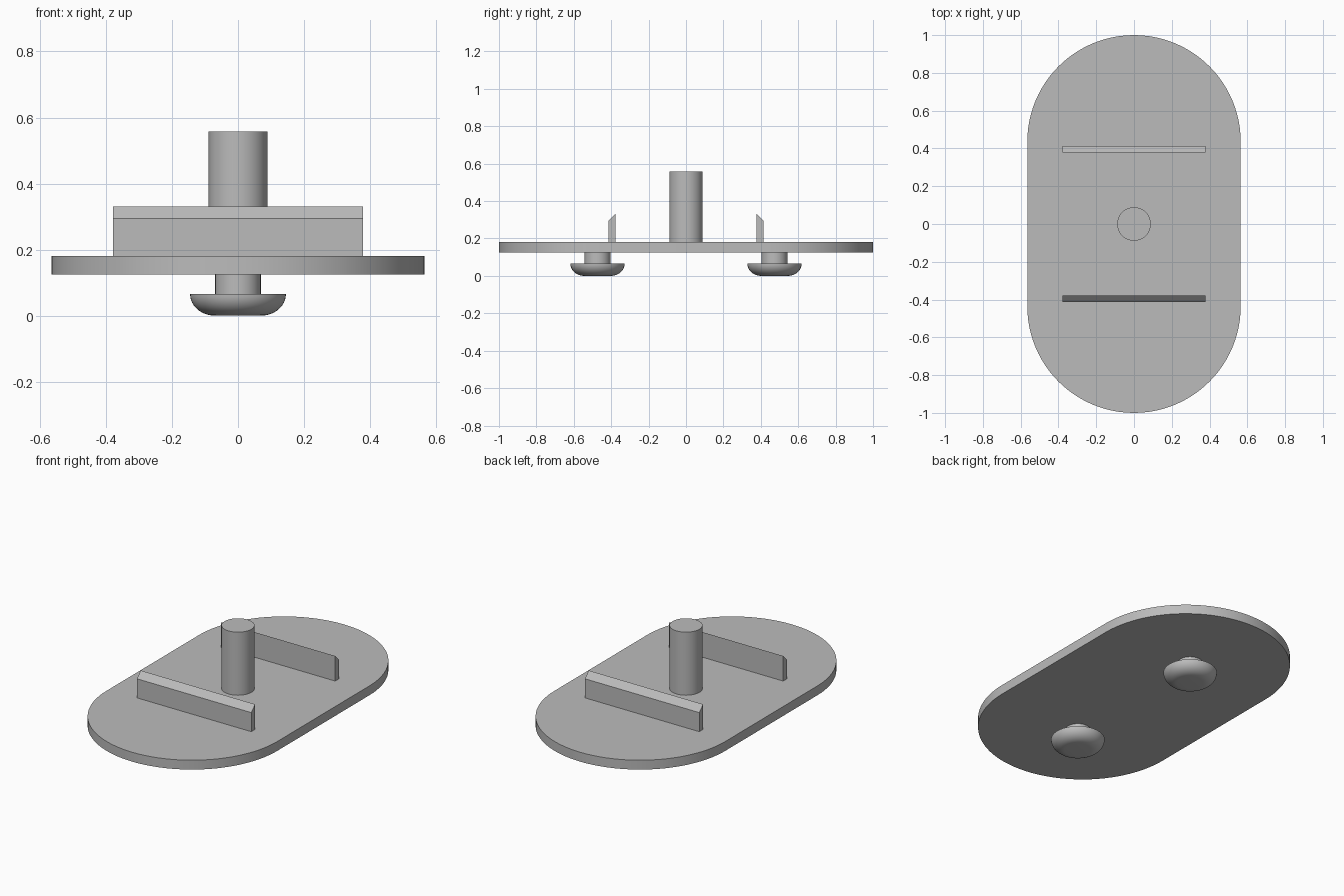
import bpy, bmesh, math

if "Cube" in bpy.data.objects:
    bpy.data.objects.remove(bpy.data.objects["Cube"])

grey = bpy.data.materials.new("plain grey")
grey.diffuse_color = (0.5, 0.5, 0.5, 1)
grey.use_nodes = True
grey.node_tree.nodes["Principled BSDF"].inputs["Base Color"].default_value = grey.diffuse_color


def make_object(name, bm, smooth=True):
    bmesh.ops.recalc_face_normals(bm, faces=bm.faces)
    mesh = bpy.data.meshes.new(name)
    bm.to_mesh(mesh)
    bm.free()
    mesh.materials.append(grey)
    ob = bpy.data.objects.new(name, mesh)
    bpy.context.collection.objects.link(ob)
    if smooth:
        bpy.ops.object.select_all(action='DESELECT')
        ob.select_set(True)
        bpy.context.view_layer.objects.active = ob
        bpy.ops.object.shade_smooth_by_angle(angle=math.radians(30))
    return ob


def prism(name, points, offset, smooth=True):
    """Extrude a closed outline along an offset."""
    bm = bmesh.new()
    face = bm.faces.new([bm.verts.new(p) for p in points])
    ext = bmesh.ops.extrude_face_region(bm, geom=[face], use_keep_orig=True)
    verts = [g for g in ext["geom"] if isinstance(g, bmesh.types.BMVert)]
    bmesh.ops.translate(bm, verts=verts, vec=offset)
    return make_object(name, bm, smooth)


def lathe(name, profile, y=0, sides=64):
    """Revolve (radius, z) points about z, closing both ends with caps."""
    bm = bmesh.new()
    rings = []
    for r, z in profile:
        rings.append([bm.verts.new((r * math.cos(2 * math.pi * i / sides),
                                    y + r * math.sin(2 * math.pi * i / sides), z))
                      for i in range(sides)])
    for a, b in zip(rings, rings[1:]):
        for i in range(sides):
            j = (i + 1) % sides
            bm.faces.new((a[i], a[j], b[j], b[i]))
    bm.faces.new(rings[0])
    bm.faces.new(rings[-1])
    return make_object(name, bm)


# Base plate with semicircular ends
R, STRAIGHT, BOTTOM, TOP = 0.565, 0.435, 0.124, 0.18
outline = []
for side in (1, -1):
    for i in range(49):
        a = math.pi * i / 48
        outline.append((side * R * math.cos(a),
                        side * (STRAIGHT + R * math.sin(a)), BOTTOM))
prism("base_plate", outline, (0, 0, TOP - BOTTOM))

# Central pin
lathe("centre_pin", [(0.089, TOP), (0.089, 0.557)])

# Bevelled ribs and mushroom studs, mirrored front to back
head = [(0.07 + 0.075 * math.sin(t), 0.065 - 0.065 * math.cos(t))
        for t in (math.pi / 2 * i / 12 for i in range(13))]
stud = head + [(0.069, 0.065), (0.069, BOTTOM)]
for label, s in (("front", -1), ("back", 1)):
    section = [(0.378, TOP), (0.414, TOP), (0.414, 0.294), (0.378, 0.33)]
    prism(label + "_rib", [(-0.378, s * y, z) for y, z in section],
          (0.756, 0, 0), smooth=False)
    lathe(label + "_stud", stud, y=s * 0.473)
